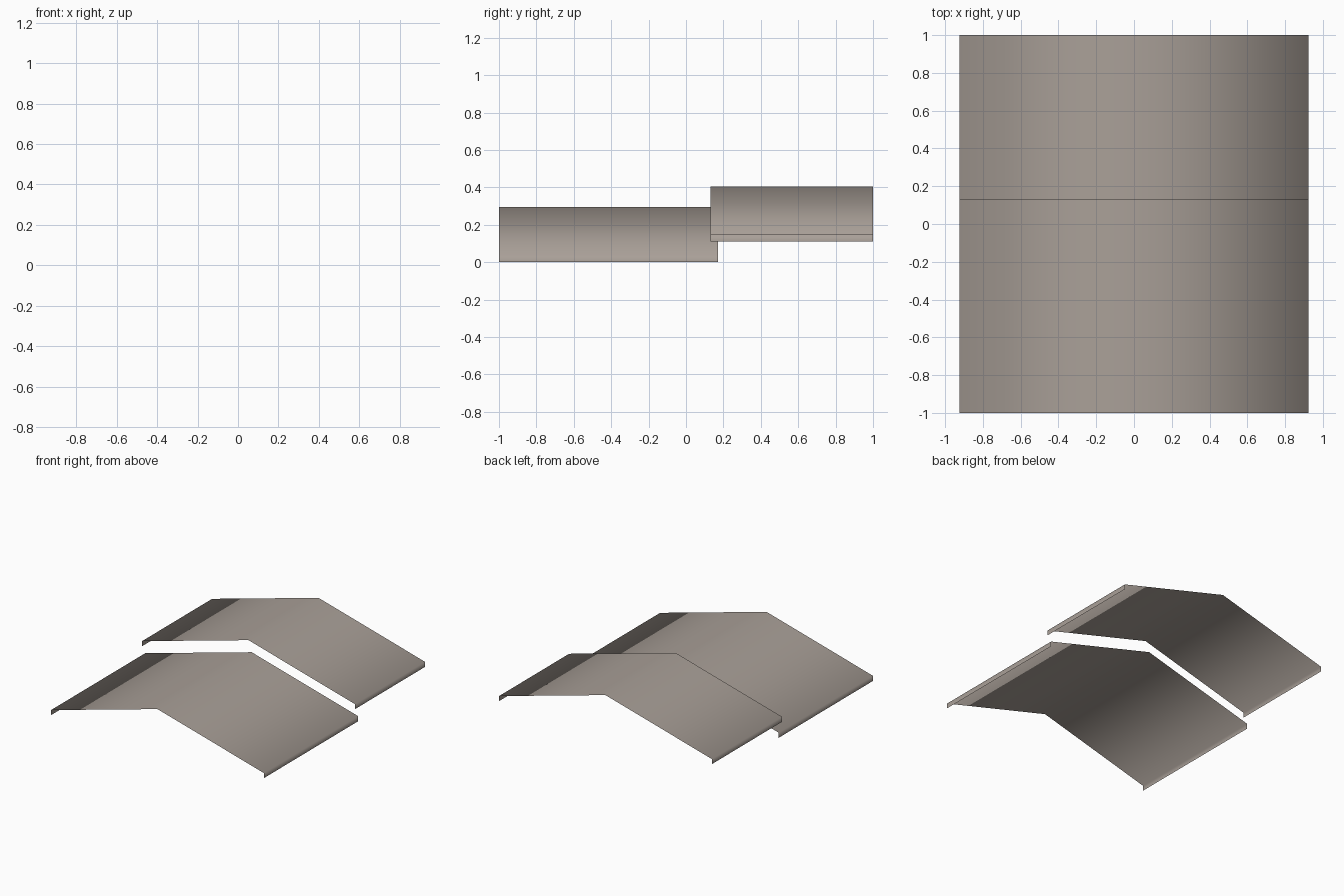
import bpy, bmesh

if "Cube" in bpy.data.objects:
    bpy.data.objects.remove(bpy.data.objects["Cube"])

mat = bpy.data.materials.new("warm grey roofing")
mat.diffuse_color = (0.40, 0.352, 0.315, 1)
mat.use_nodes = True
mat.node_tree.nodes["Principled BSDF"].inputs["Base Color"].default_value = mat.diffuse_color

HALF_WIDTH = 0.925
FASCIA = 0.04      # height of the vertical eave strip
RISE = 0.295       # eave bottom to ridge


def gable_sheet(name, y0, y1, z0):
    """Thin open gable roof with a vertical strip along both eaves."""
    profile = [(-HALF_WIDTH, z0), (-HALF_WIDTH, z0 + FASCIA), (0, z0 + RISE),
               (HALF_WIDTH, z0 + FASCIA), (HALF_WIDTH, z0)]
    bm = bmesh.new()
    front = [bm.verts.new((x, y0, z)) for x, z in profile]
    back = [bm.verts.new((x, y1, z)) for x, z in profile]
    for i in range(len(profile) - 1):
        face = bm.faces.new((front[i], front[i + 1], back[i + 1], back[i]))
        face.smooth = True
    bm.normal_update()
    # outward normals: slopes up, strips away from the centre
    for f in bm.faces:
        c = f.calc_center_median()
        if f.normal.z + f.normal.x * c.x < 0:
            f.normal_flip()
    mesh = bpy.data.meshes.new(name)
    bm.to_mesh(mesh)
    bm.free()
    mesh.materials.append(mat)
    obj = bpy.data.objects.new(name, mesh)
    bpy.context.collection.objects.link(obj)
    return obj


# long low roof in front, shorter raised roof behind, slightly overlapping
gable_sheet("lower_roof", -1.0, 0.17, 0.0)
gable_sheet("upper_roof", 0.13, 1.0, 0.11)
